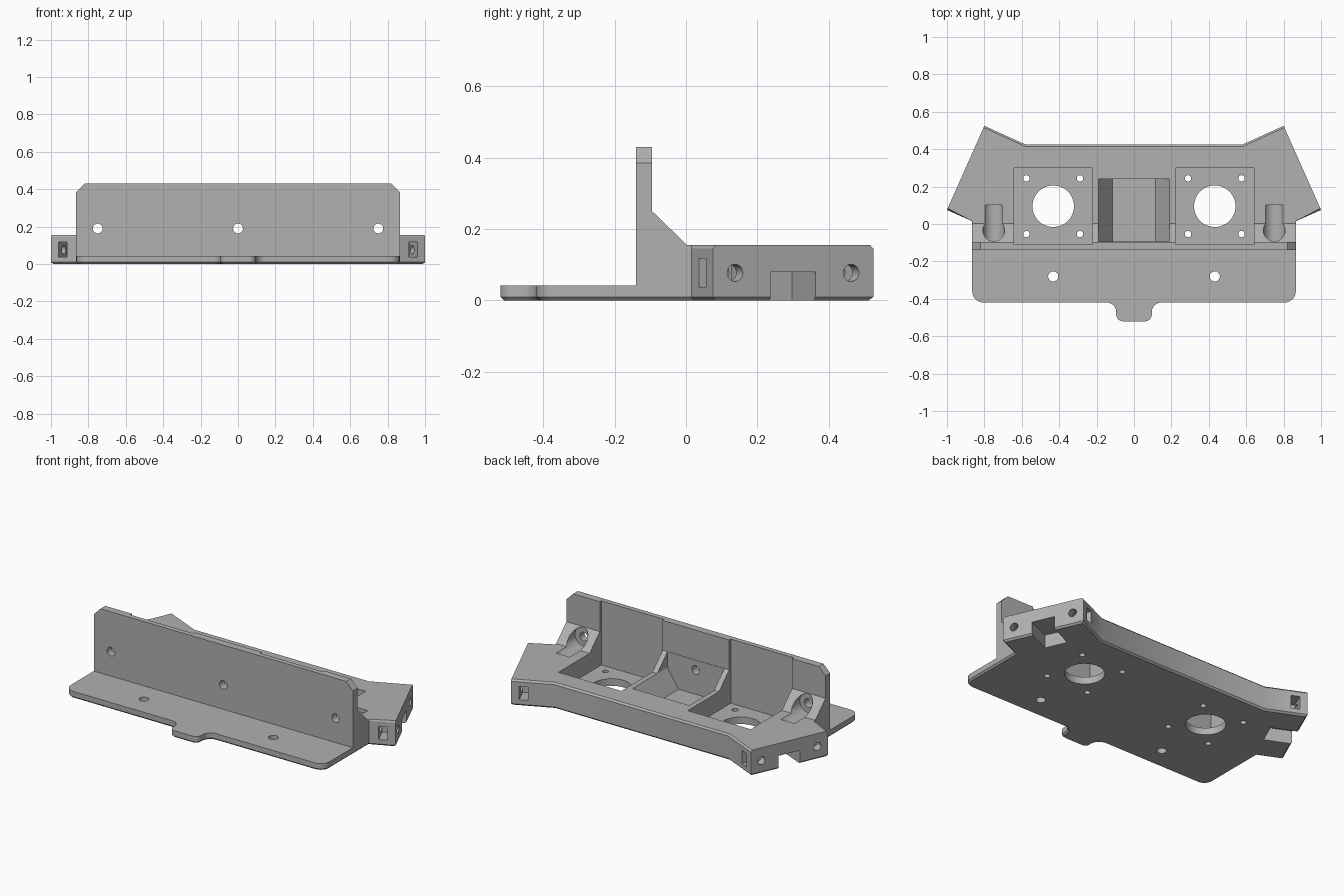
import bpy, bmesh, math
from mathutils import Matrix, Vector

if "Cube" in bpy.data.objects:
    bpy.data.objects.remove(bpy.data.objects["Cube"], do_unlink=True)

grey = bpy.data.materials.new("mid grey")
grey.use_nodes = True
grey.diffuse_color = (0.44, 0.44, 0.44, 1)
grey.node_tree.nodes["Principled BSDF"].inputs["Base Color"].default_value = grey.diffuse_color


def finish(name, bm):
    bmesh.ops.recalc_face_normals(bm, faces=bm.faces)
    mesh = bpy.data.meshes.new(name)
    bm.to_mesh(mesh)
    bm.free()
    mesh.materials.append(grey)
    obj = bpy.data.objects.new(name, mesh)
    bpy.context.collection.objects.link(obj)
    return obj


def prism(name, points, lo, hi, axis="z", chamfer=None, size=0.01):
    """Extrude a flat profile along an axis, chamfering edges chosen by midpoint."""
    place = {"x": lambda a, b, h: (h, a, b),
             "y": lambda a, b, h: (a, h, b),
             "z": lambda a, b, h: (a, b, h)}[axis]
    bm = bmesh.new()
    low = [bm.verts.new(place(a, b, lo)) for a, b in points]
    high = [bm.verts.new(place(a, b, hi)) for a, b in points]
    bm.faces.new(low)
    bm.faces.new(high)
    for i in range(len(points)):
        j = (i + 1) % len(points)
        bm.faces.new((low[i], low[j], high[j], high[i]))
    bmesh.ops.recalc_face_normals(bm, faces=bm.faces)
    if chamfer:
        edges = [e for e in bm.edges if chamfer((e.verts[0].co + e.verts[1].co) / 2)]
        bmesh.ops.bevel(bm, geom=edges, offset=size, segments=1, affect="EDGES", profile=0.5)
    return finish(name, bm)


def box(name, matrix, size):
    bm = bmesh.new()
    bmesh.ops.create_cube(bm, size=1, matrix=matrix @ Matrix.Diagonal((*size, 1)))
    return finish(name, bm)


def cylinder(name, matrix, radius, depth, sides=32):
    bm = bmesh.new()
    bmesh.ops.create_cone(bm, cap_ends=True, segments=sides, radius1=radius,
                          radius2=radius, depth=depth, matrix=matrix)
    return finish(name, bm)


def rounded(corners, steps=6):
    """Round each (x, y, radius) corner of a right-angled outline."""
    out = []
    for i, (x, y, r) in enumerate(corners):
        p = Vector((x, y))
        if not r:
            out.append(p)
            continue
        a = (Vector(corners[i - 1][:2]) - p).normalized() * r
        b = (Vector(corners[(i + 1) % len(corners)][:2]) - p).normalized() * r
        for k in range(steps + 1):
            t = math.pi / 2 * k / steps
            out.append(p + a * (1 - math.sin(t)) + b * (1 - math.cos(t)))
    return out


def combine(target, other, operation):
    mod = target.modifiers.new("cut", "BOOLEAN")
    mod.operation = operation
    mod.solver = "EXACT"
    mod.object = other
    bpy.context.view_layer.objects.active = target
    bpy.ops.object.modifier_apply(modifier=mod.name)
    bpy.data.objects.remove(other, do_unlink=True)


def both_sides(half):
    return half + [(-p[0], *p[1:]) for p in reversed(half)]


at = Matrix.Translation
along_y = Matrix.Rotation(math.pi / 2, 4, "X")

# Base plate with rounded front corners, centre tab and the angled wings
wing = [(0.58, 0.425, 0), (0.8, 0.525, 0), (1, 0.075, 0), (0.865, 0.015, 0)]
front = [(0.865, -0.42, 0.06), (0.095, -0.42, 0.05), (0.095, -0.52, 0.035)]
bracket = prism("mounting_bracket", rounded(both_sides(wing + front)), 0, 0.042,
                chamfer=lambda c: c.z < 0.001)

# Thick rear body
body_plan = [p[:2] for p in wing] + [(0.865, -0.1)]
body = prism("rear_body", both_sides(body_plan), 0.02, 0.155,
             chamfer=lambda c: c.z > 0.15 and (c.y > 0.4 or abs(c.x) > 0.92))
combine(bracket, body, "UNION")

# Upright wall with its sloping gusset
wall = prism("upright_wall", [(-0.14, 0.02), (-0.14, 0.43), (-0.095, 0.43),
                              (-0.095, 0.25), (0.005, 0.153), (0.005, 0.02)],
             -0.865, 0.865, "x",
             chamfer=lambda c: c.z > 0.42 and abs(c.x) > 0.86, size=0.045)
combine(bracket, wall, "UNION")

cutters = []

# Centre trough with sloping sides
cutters.append(prism("trough", both_sides([(0.115, 0.043), (0.19, 0.155), (0.19, 0.5)]),
                     -0.094, 0.24, "y"))
cutters.append(cylinder("wall_hole", at((0, -0.1, 0.19)) @ along_y, 0.026, 0.2))

for s in (-1, 1):
    # Square motor pocket, round opening and four screw holes
    centre = Vector((0.432 * s, 0.095, 0))
    cutters.append(box("pocket", at(centre + Vector((0, 0, 0.343))), (0.42, 0.41, 0.6)))
    cutters.append(cylinder("opening", at(centre), 0.111, 0.3, 48))
    for dx in (-1, 1):
        for dy in (-1, 1):
            spot = centre + Vector((0.143 * dx, 0.149 * dy, 0))
            cutters.append(cylinder("screw_hole", at(spot), 0.017, 0.3, 24))

    # Base plate hole, wall hole and its clearance bore
    cutters.append(cylinder("plate_hole", at((0.432 * s, -0.28, 0)), 0.027, 0.3))
    cutters.append(cylinder("wall_hole", at((0.75 * s, -0.1, 0.19)) @ along_y, 0.026, 0.2))
    cutters.append(cylinder("bore", at((0.75 * s, 0.003, 0.19)) @ along_y, 0.058, 0.198))

    # Wing end: notch, two bolt holes and two nut slots
    turn = Matrix.Rotation(s * math.atan2(0.2, 0.45), 4, "Z")
    middle = at((0.9 * s, 0.3, 0)) @ turn
    cutters.append(box("notch", middle, (0.32, 0.137, 0.16)))
    for end in (-1, 1):
        bolt = middle @ at((0, 0.178 * end, 0.077))
        cutters.append(cylinder("bolt_hole", bolt @ Matrix.Rotation(math.pi / 2, 4, "Y"),
                                0.024, 0.3, 24))
        slot = middle @ at((-0.07 * s, 0.246 * end, 0.077))
        cutters.append(box("nut_slot", slot, (0.05, 0.2, 0.08)))

for cutter in cutters:
    combine(bracket, cutter, "DIFFERENCE")

# Smooth round holes, keep crisp edges
while len(bracket.data.materials) > 1:
    bracket.data.materials.pop()
bracket.data.polygons.foreach_set("material_index", [0] * len(bracket.data.polygons))
bpy.ops.object.select_all(action="DESELECT")
bracket.select_set(True)
bpy.context.view_layer.objects.active = bracket
bpy.ops.object.shade_smooth_by_angle(angle=math.radians(25))
